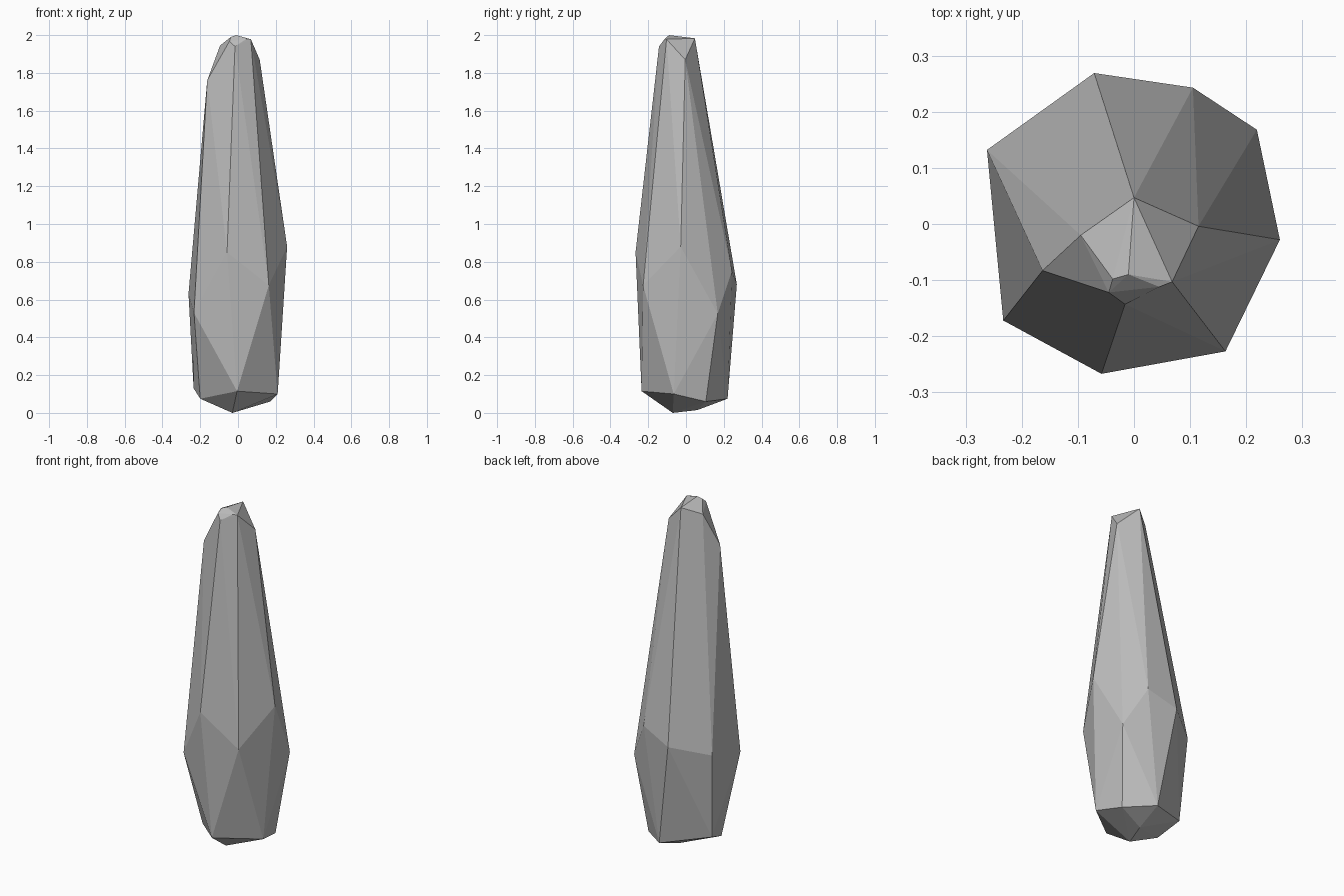
import bpy
import bmesh
from mathutils import Vector

# Remove only the default cube
default_cube = bpy.data.objects.get("Cube")
if default_cube:
    bpy.data.objects.remove(default_cube, do_unlink=True)

SCALE = 0.001  # corner positions are listed in thousandths


def make_material(name, color):
    material = bpy.data.materials.new(name)
    material.use_nodes = True
    material.diffuse_color = color
    shader = next(n for n in material.node_tree.nodes if n.type == "BSDF_PRINCIPLED")
    shader.inputs["Base Color"].default_value = color
    shader.inputs["Roughness"].default_value = 0.9
    return material


def make_hull(name, corners, material):
    """Wrap a faceted convex stone around its corner points."""
    bm = bmesh.new()
    for corner in corners:
        bm.verts.new(Vector(corner) * SCALE)
    hull = bmesh.ops.convex_hull(bm, input=bm.verts)
    loose = [v for v in hull["geom_interior"] if isinstance(v, bmesh.types.BMVert)]
    bmesh.ops.delete(bm, geom=loose, context="VERTS")
    bmesh.ops.recalc_face_normals(bm, faces=bm.faces)
    mesh = bpy.data.meshes.new(name)
    bm.to_mesh(mesh)
    bm.free()
    mesh.materials.append(material)
    stone = bpy.data.objects.new(name, mesh)
    bpy.context.collection.objects.link(stone)
    return stone


# Chipped underside: two low points, then the ring around the foot
foot = [
    (-30, -70, 0), (10, 60, 15),
    (-5, -235, 115), (210, -65, 100), (170, 105, 60),
    (20, 220, 75), (-235, 95, 130), (-200, -43, 75),
]

# Widest ring, going round from the back
waist = [
    (-71, 269, 680), (105, 243, 750), (219, 168, 525), (260, -28, 880),
    (163, -227, 675), (-58, -267, 850), (-233, -172, 530), (-262, 132, 630),
]

# Sloping shoulders below the tip
shoulders = [(115, -4, 1870), (-163, -83, 1760), (-95, -20, 1945)]

# Small chipped facets at the tip
tip = [
    (0, 47, 1983), (68, -103, 1978), (45, -112, 1980), (-10, -90, 2000),
    (-38, -98, 1990), (-45, -122, 1968), (-16, -143, 1940),
]

stone_grey = make_material("stone grey", (0.5, 0.5, 0.5, 1.0))
make_hull("standing_stone", foot + waist + shoulders + tip, stone_grey)
